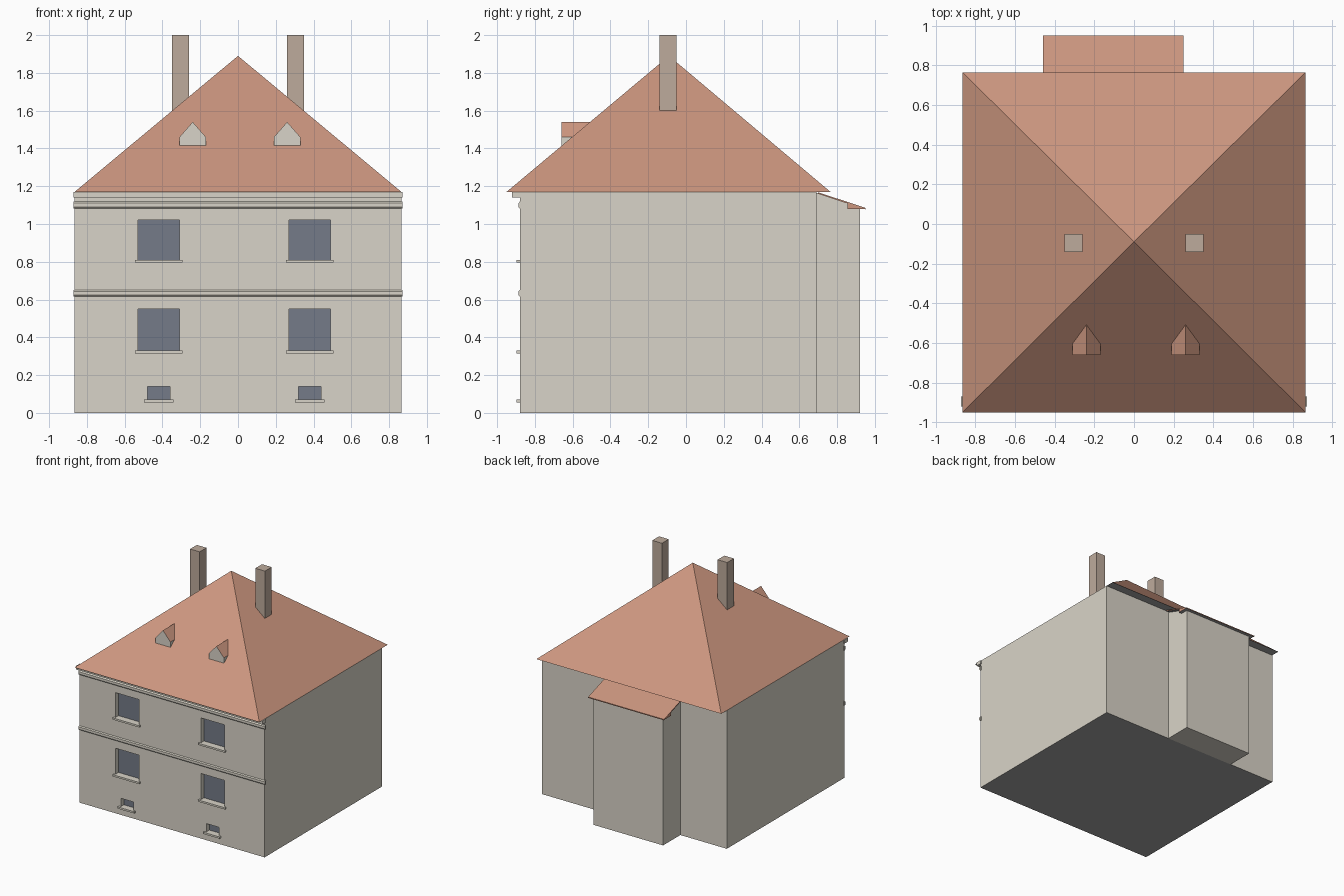
import bpy
import bmesh
from mathutils import Vector

cube = bpy.data.objects.get("Cube")
if cube:
    bpy.data.objects.remove(cube, do_unlink=True)


def material(name, *rgb):
    linear = [((c / 255 + 0.055) / 1.055) ** 2.4 for c in rgb] + [1]
    mat = bpy.data.materials.new(name)
    mat.use_nodes = True
    mat.diffuse_color = linear
    mat.node_tree.nodes["Principled BSDF"].inputs["Base Color"].default_value = linear
    return mat


plaster = material("wall_plaster", 217, 212, 200)
tile = material("roof_tile", 204, 150, 127)
stone = material("chimney_stone", 190, 171, 156)
glass = material("window_glass", 117, 123, 136)
grey = material("underside_grey", 164, 164, 164)


def finish(name, bm, mats, rule=None):
    """Turn a bmesh into an object, picking a material slot from each normal."""
    bmesh.ops.recalc_face_normals(bm, faces=bm.faces)
    bm.normal_update()
    for face in bm.faces:
        face.material_index = rule(face.normal) if rule else 0
    mesh = bpy.data.meshes.new(name)
    bm.to_mesh(mesh)
    bm.free()
    for mat in mats:
        mesh.materials.append(mat)
    obj = bpy.data.objects.new(name, mesh)
    bpy.context.collection.objects.link(obj)
    return obj


def prism(name, profile, axis, lo, hi, mats, rule=None):
    """Extrude a profile along x (points are y, z) or along y (points are x, z)."""
    bm = bmesh.new()
    if axis == "x":
        ring = [bm.verts.new((lo, a, b)) for a, b in profile]
        step = Vector((hi - lo, 0, 0))
    else:
        ring = [bm.verts.new((a, lo, b)) for a, b in profile]
        step = Vector((0, hi - lo, 0))
    cap = bm.faces.new(ring)
    new = bmesh.ops.extrude_face_region(bm, geom=[cap], use_keep_orig=True)["geom"]
    bmesh.ops.translate(bm, vec=step, verts=[g for g in new if isinstance(g, bmesh.types.BMVert)])
    return finish(name, bm, mats, rule)


def box(name, x, y, z, mats, rule=None):
    corners = [(y[0], z[0]), (y[1], z[0]), (y[1], z[1]), (y[0], z[1])]
    return prism(name, corners, "x", x[0], x[1], mats, rule)


def facing_down(normal):
    return 1 if normal.z < -0.9 else 0


HALF = 0.865
FRONT, BACK = -0.88, 0.69
EAVE = 1.17

# Main block
body = box("main_walls", (-HALF, HALF), (FRONT, BACK), (0, EAVE), [plaster, grey], facing_down)

# Recessed windows with panes and sills: width, bottom, top, sill width
rows = {
    "basement": (0.12, 0.07, 0.14, 0.155),
    "lower": (0.22, 0.33, 0.55, 0.25),
    "upper": (0.22, 0.81, 1.02, 0.25),
}
for side, cx in (("right", -0.42), ("left", 0.38)):
    for row, (w, z0, z1, sill) in rows.items():
        label = f"{row}_{side}"
        span = (cx - w / 2, cx + w / 2)
        cutter = box("cutter_" + label, span, (FRONT - 0.05, FRONT + 0.045), (z0, z1), [plaster])
        cutter.hide_render = True
        mod = body.modifiers.new("recess", "BOOLEAN")
        mod.operation = "DIFFERENCE"
        mod.solver = "EXACT"
        mod.object = cutter
        bpy.context.view_layer.objects.active = body
        bpy.ops.object.modifier_apply(modifier=mod.name)
        bpy.data.objects.remove(cutter, do_unlink=True)
        box("window_pane_" + label, span, (FRONT + 0.04, FRONT + 0.046), (z0, z1), [glass])
        box("window_sill_" + label, (cx - sill / 2, cx + sill / 2),
            (FRONT - 0.018, FRONT + 0.04), (z0 - 0.015, z0), [plaster])

# Front cornice and the two shallow mouldings
box("front_cornice", (-0.872, 0.872), (-0.92, FRONT + 0.01), (1.14, EAVE), [plaster])
for name, z in (("string_course", 0.633), ("cornice_moulding", 1.1)):
    out = FRONT - 0.007
    prism(name, [(FRONT + 0.01, z - 0.018), (FRONT, z - 0.018), (out, z - 0.01),
                 (out, z + 0.01), (FRONT, z + 0.018), (FRONT + 0.01, z + 0.018)],
          "x", -0.872, 0.872, [plaster])

# Pyramid roof with a flat grey soffit
bm = bmesh.new()
rim = [bm.verts.new((x, y, EAVE)) for x, y in
       ((-HALF, -0.95), (HALF, -0.95), (HALF, 0.765), (-HALF, 0.765))]
apex = bm.verts.new((0, -0.09, 1.89))
bm.faces.new(rim)
for i in range(4):
    bm.faces.new((rim[i], rim[(i + 1) % 4], apex))
finish("main_roof", bm, [tile, grey], facing_down)

# Chimneys and gabled dormers
for side, s, cx in (("right", -1, -0.24), ("left", 1, 0.26)):
    box("chimney_" + side, sorted((s * 0.26, s * 0.35)), (-0.14, -0.05), (1.6, 2), [stone])
    w = 0.07
    prism("dormer_" + side,
          [(cx - w, 1.415), (cx + w, 1.415), (cx + w, 1.46), (cx, 1.54), (cx - w, 1.46)],
          "y", -0.66, -0.5, [plaster, tile], lambda n: 1 if n.z > 0.3 else 0)

# Rear annex with a sloped top, lean-to covering and boxed eave
prism("annex_walls", [(BACK, 0), (0.92, 0), (0.92, 1.09), (BACK + 0.01, 1.165), (BACK, 1.165)],
      "x", -0.43, 0.22, [plaster])
prism("annex_roof", [(0.7, 1.16), (0.95, 1.077), (0.95, 1.085), (0.7, 1.168)],
      "x", -0.46, 0.25, [tile, grey], lambda n: 1 if n.z < -0.5 else 0)
prism("annex_eave", [(0.855, 1.08), (0.949, 1.08), (0.855, 1.112)],
      "x", -0.459, 0.249, [tile, grey], facing_down)
